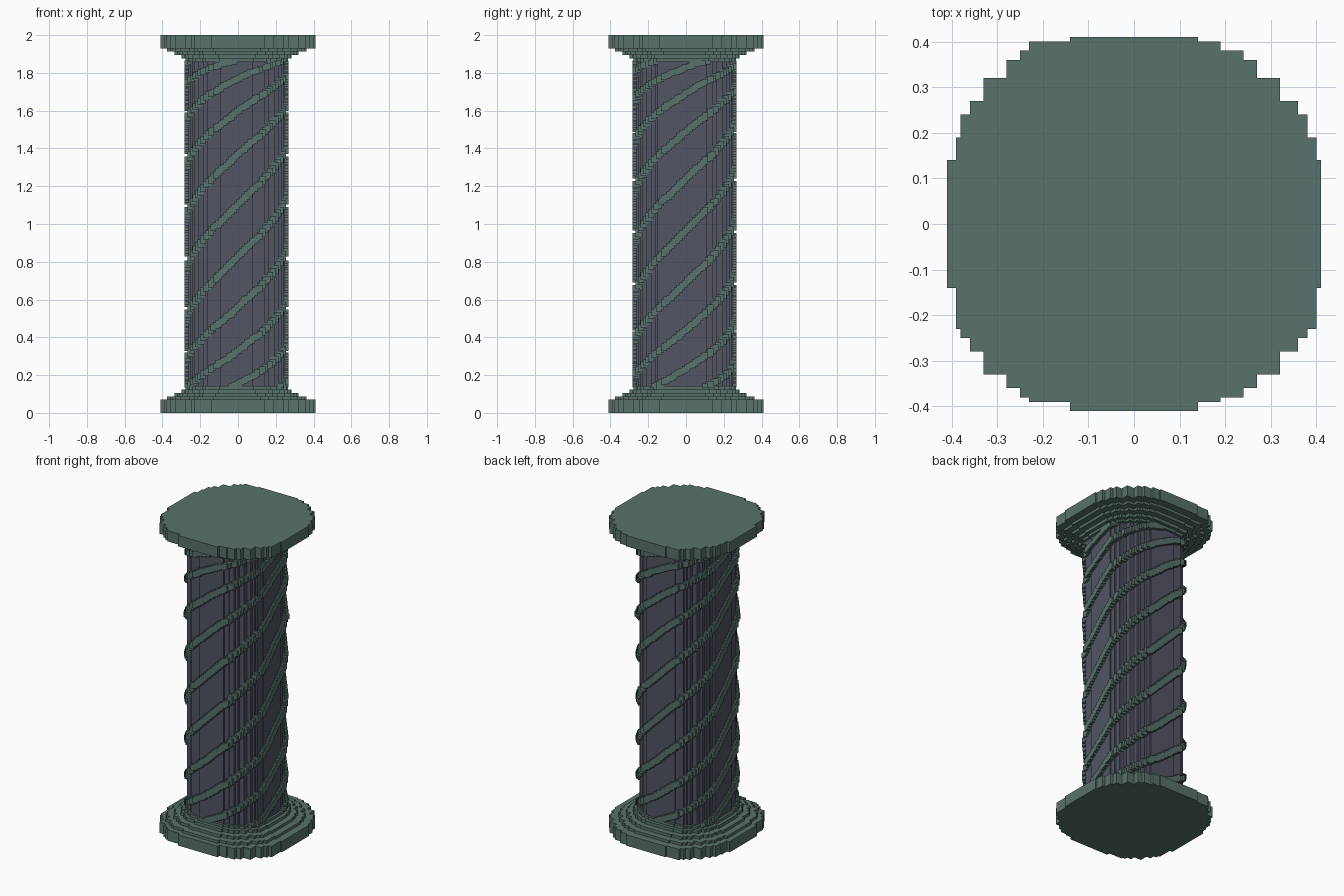
import bpy, bmesh, math

cube = bpy.data.objects.get("Cube")
if cube:
    bpy.data.objects.remove(cube, do_unlink=True)


def material(name, rgb):
    m = bpy.data.materials.new(name)
    m.use_nodes = True
    m.diffuse_color = (*rgb, 1)
    m.node_tree.nodes["Principled BSDF"].inputs["Base Color"].default_value = (*rgb, 1)
    return m


GREEN = material("weathered_green", (0.098, 0.168, 0.147))
SLATE = material("slate_grey", (0.084, 0.089, 0.125))

VOXEL = 0.0137
SHIFT = -0.007      # shaft sits half a voxel off centre
SHAFT_R = 0.256     # flat side distance of the shaft
ROUND_R = 0.28      # rounded corner distance of the shaft

# Stair-stepped round outline: step positions on the positive and negative axes
POS = [0.14, 0.19, 0.24, 0.27, 0.32, 0.36, 0.38, 0.40, 0.41]
NEG = [0.14, 0.23, 0.25, 0.28, 0.33, 0.36, 0.38, 0.39, 0.41]


def outline(scale, shift):
    """Walk the four quadrants counter-clockwise as a staircase."""
    points = []
    n = len(POS)
    for sx, sy in ((1, 1), (-1, 1), (-1, -1), (1, -1)):
        xs = POS if sx > 0 else NEG
        ys = POS if sy > 0 else NEG
        quad = []
        for i in range(n):
            quad.append((sx * xs[n - 1 - i], sy * ys[i]))
            if i < n - 1:
                quad.append((sx * xs[n - 2 - i], sy * ys[i]))
        points += quad if sx * sy > 0 else quad[::-1]
    return [(x * scale + shift, y * scale + shift) for x, y in points]


def finish(name, bm, mat):
    bmesh.ops.recalc_face_normals(bm, faces=bm.faces)
    mesh = bpy.data.meshes.new(name)
    bm.to_mesh(mesh)
    bm.free()
    mesh.materials.append(mat)
    obj = bpy.data.objects.new(name, mesh)
    bpy.context.collection.objects.link(obj)
    return obj


def add_slab(bm, scale, shift, z0, z1):
    face = bm.faces.new([bm.verts.new((x, y, z0)) for x, y in outline(scale, shift)])
    top = bmesh.ops.extrude_face_region(bm, geom=[face], use_keep_orig=True)["geom"]
    verts = [v for v in top if isinstance(v, bmesh.types.BMVert)]
    bmesh.ops.translate(bm, verts=verts, vec=(0, 0, z1 - z0))


def add_box(bm, x, y, z0, z1, half):
    made = bmesh.ops.create_cube(bm, size=1)["verts"]
    bmesh.ops.scale(bm, verts=made, vec=(2 * half, 2 * half, z1 - z0))
    bmesh.ops.translate(bm, verts=made, vec=(x, y, (z0 + z1) / 2))


# Stepped base and its mirrored capital
STEPS = [(0, 0.07, 1), (0.07, 0.087, 0.9), (0.087, 0.105, 0.8),
         (0.105, 0.125, 0.71), (0.125, 0.142, 0.66)]
for name, flip in (("base", False), ("capital", True)):
    bm = bmesh.new()
    for z0, z1, scale in STEPS:
        shift = 0 if scale == 1 else SHIFT
        if flip:
            z0, z1 = 2 - z1, 2 - z0
        add_slab(bm, scale, shift, z0, z1)
    finish(name, bm, GREEN)

# Shaft
bm = bmesh.new()
add_slab(bm, SHAFT_R / POS[-1], SHIFT, 0.13, 1.87)
finish("shaft", bm, SLATE)


def strand_point(z, strand):
    """Blocky position on the shaft surface of one spiral at height z."""
    turn = math.asin((z - 0.955) / 0.93) / 0.3
    angle = math.radians(-90 + 60 * (turn - 0.5 + strand))
    c, s = math.cos(angle), math.sin(angle)
    r = min(SHAFT_R / max(abs(c), abs(s)), ROUND_R)
    return tuple(round(r * k / VOXEL) * VOXEL + SHIFT for k in (c, s))


# Six raised spiral bands, each a run of small blocks
LOW, HIGH = 0.135, 1.865
layers = int((HIGH - LOW) / VOXEL * 2)
for strand in range(6):
    bm = bmesh.new()
    start, spot = LOW, strand_point(LOW, strand)
    for i in range(1, layers + 1):
        z = LOW + (HIGH - LOW) * i / layers
        here = strand_point(z, strand)
        if here != spot or i == layers:
            add_box(bm, *spot, max(LOW, start - VOXEL),
                    min(HIGH, z + VOXEL), VOXEL * 1.1)
            start, spot = z, here
    finish("spiral_band_%d" % (strand + 1), bm, GREEN)
